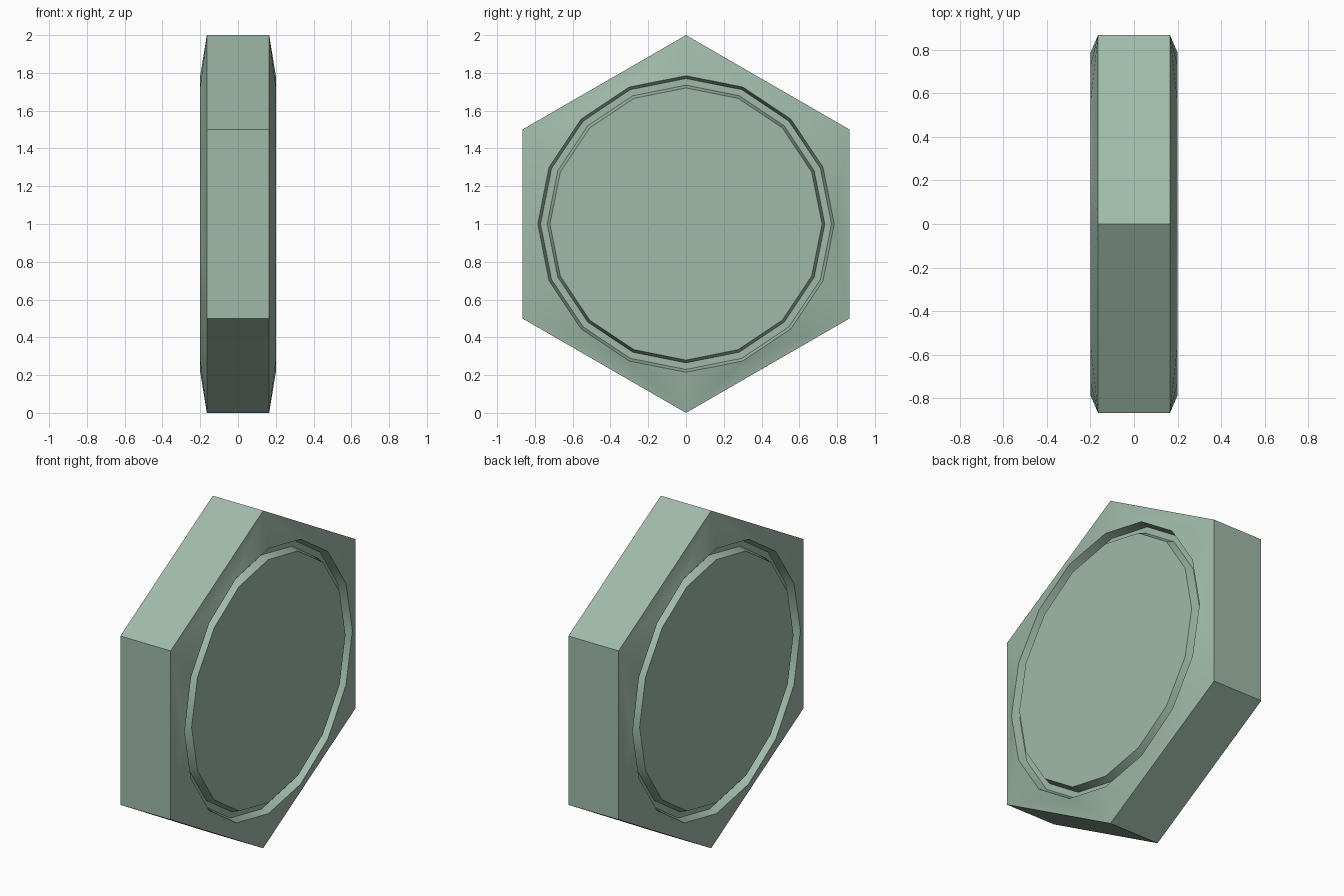
import bpy
import bmesh
from math import sin, cos, radians, tau

cube = bpy.data.objects.get("Cube")
if cube:
    bpy.data.objects.remove(cube)

RIM_X, CORNER_X, GROOVE_DEPTH = 0.2, 0.165, 0.045

# Single pale green finish
green = bpy.data.materials.new("pale_green")
green.use_nodes = True
colour = (0.35, 0.49, 0.40, 1)
green.diffuse_color = colour
green.node_tree.nodes["Principled BSDF"].inputs["Base Color"].default_value = colour

bm = bmesh.new()


def ring(x, radius, sides):
    """Polygon around the x axis with one corner straight up."""
    angles = [tau * i / sides for i in range(sides)]
    return [bm.verts.new((x, radius * sin(a), 1 + radius * cos(a))) for a in angles]


# Hexagonal body, its faces swelling from the hexagon to a raised round rim
hexagons = [ring(s * CORNER_X, 1, 6) for s in (-1, 1)]
rims = {s: ring(s * RIM_X, 0.785, 16) for s in (-1, 1)}
bmesh.ops.convex_hull(bm, input=bm.verts[:])
bmesh.ops.dissolve_limit(bm, angle_limit=radians(0.5), verts=bm.verts[:], edges=bm.edges[:])
bm.normal_update()
caps = [f for f in bm.faces if abs(f.normal.x) > 0.999]
bmesh.ops.delete(bm, geom=caps, context='FACES_ONLY')

# Tapered groove and flat centre disc on each face
for s, outer in rims.items():
    floor = RIM_X - GROOVE_DEPTH
    for x, radius in ((floor, 0.77), (floor, 0.735), (RIM_X, 0.72)):
        inner = ring(s * x, radius, 16)
        for i in range(16):
            j = (i + 1) % 16
            bm.faces.new((outer[i], outer[j], inner[j], inner[i]))
        outer = inner
    bm.faces.new(outer)

bmesh.ops.recalc_face_normals(bm, faces=bm.faces[:])
mesh = bpy.data.meshes.new("hexagonal_body")
bm.to_mesh(mesh)
bm.free()
mesh.materials.append(green)
body = bpy.data.objects.new("hexagonal_body", mesh)
bpy.context.collection.objects.link(body)

# Soft shading on the swelling faces, crisp at the edges
bpy.ops.object.select_all(action='DESELECT')
body.select_set(True)
bpy.context.view_layer.objects.active = body
bpy.ops.object.shade_smooth_by_angle(angle=radians(30))
